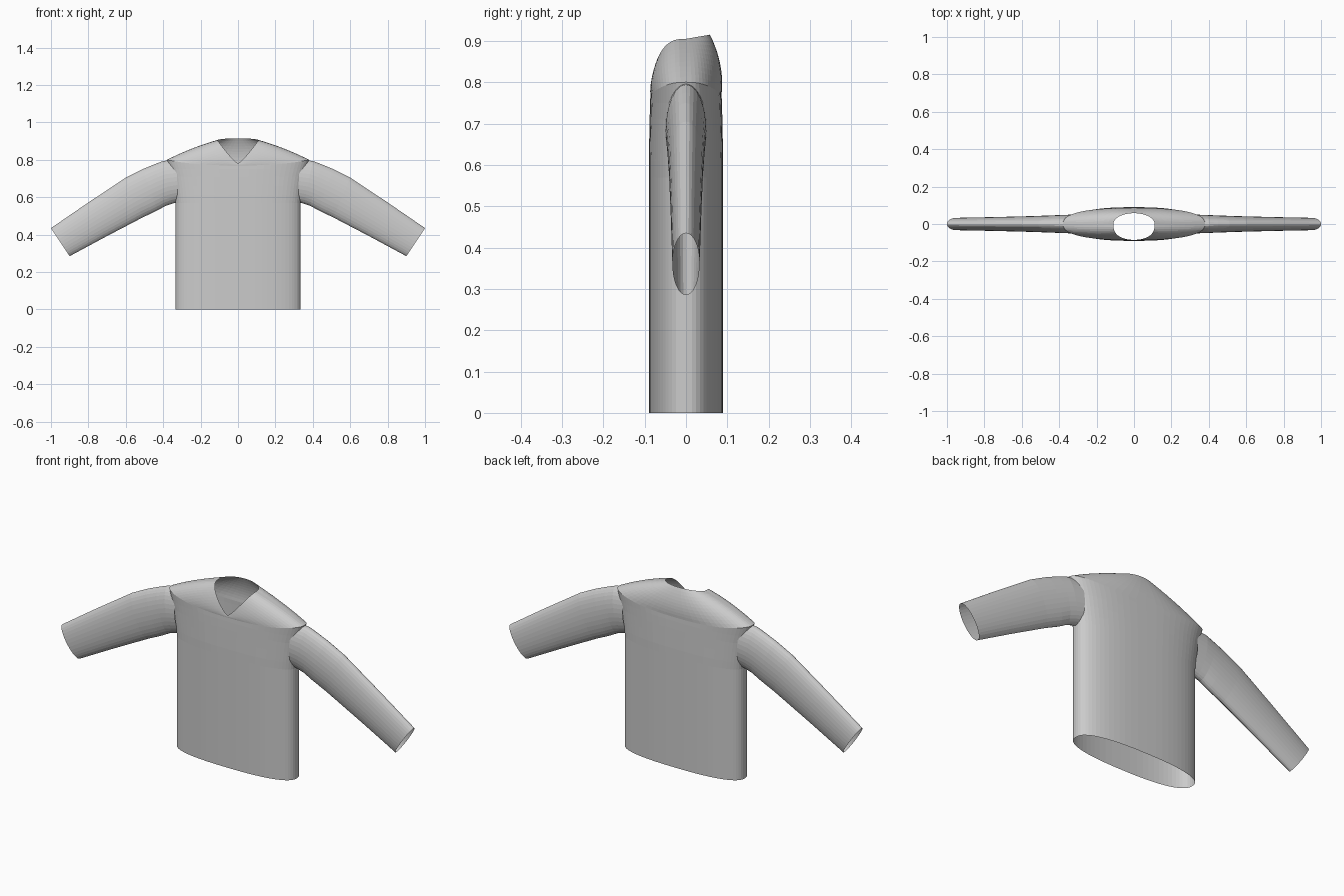
import bpy
import bmesh
import math
from mathutils import Vector

old = bpy.data.objects.get("Cube")
if old:
    bpy.data.objects.remove(old, do_unlink=True)

# One plain cloth colour
cloth = bpy.data.materials.new("grey_cloth")
cloth.use_nodes = True
GREY = (0.6, 0.6, 0.6, 1)
cloth.diffuse_color = GREY
cloth.node_tree.nodes["Principled BSDF"].inputs["Base Color"].default_value = GREY


def power(v, e):
    return math.copysign(abs(v) ** e, v)


def angles(n):
    return [2 * math.pi * i / n for i in range(n)]


def loft(name, rings, drop=None):
    """Skin a list of closed rings into an open tube, leaving out faces by rule."""
    bm = bmesh.new()
    loops = [[bm.verts.new(p) for p in ring] for ring in rings]
    for low, high in zip(loops, loops[1:]):
        n = len(low)
        for i in range(n):
            j = (i + 1) % n
            bm.faces.new((low[i], low[j], high[j], high[i]))
    bmesh.ops.recalc_face_normals(bm, faces=bm.faces)
    if drop:
        gone = [f for f in bm.faces if drop(f.calc_center_median())]
        bmesh.ops.delete(bm, geom=gone, context='FACES')
    mesh = bpy.data.meshes.new(name)
    bm.to_mesh(mesh)
    bm.free()
    mesh.materials.append(cloth)
    obj = bpy.data.objects.new(name, mesh)
    bpy.context.collection.objects.link(obj)
    return obj


# Body: flattened tube that widens towards the shoulders
SEGMENTS = 64


def body_point(a, z, w, d, lift=0):
    x, y = math.cos(a), math.sin(a)
    return Vector((w * power(x, 0.8), d * power(y, 0.8), z + lift * x * x))


def neck_point(a):
    x, s = math.cos(a), math.sin(a)
    if s < 0:  # V at the front
        return Vector((0.11 * x, -0.085 * abs(s) ** 0.7, 0.78 + 0.125 * abs(x) ** 1.2))
    return Vector((0.11 * x, 0.058 * s, 0.905 + 0.01 * s))


body_rows = [(0, 0.335, 0.09), (0.53, 0.335, 0.09), (0.57, 0.335, 0.09),
             (0.61, 0.34, 0.09), (0.66, 0.347, 0.089), (0.71, 0.355, 0.088),
             (0.75, 0.366, 0.087)]
rings = [[body_point(a, *row) for a in angles(SEGMENTS)] for row in body_rows]

# Yoke: bulging surface from the shoulder line to the neckline
STEPS = 10
for k in range(STEPS + 1):
    t = k / STEPS
    ring = []
    for a in angles(SEGMENTS):
        base = body_point(a, 0.77, 0.38, 0.086, 0.03)
        neck = neck_point(a)
        swell = 4 * t * (1 - t)
        rise = (neck.z - base.z) / 0.145
        bulge = Vector((0, 0.011 * rise * math.sin(a), 0.008 * abs(math.cos(a))))
        ring.append(base.lerp(neck, t) + bulge * swell)
    rings.append(ring)


def armhole(c):
    return abs(c.x) > 0.3 and abs(c.y) < 0.028 and 0.61 < c.z < 0.75


loft("sweater_body", rings, armhole)

# Sleeves: oval rings from top edge to under edge (x, z, x, z, half depth)
stations = [(0.33, 0.800, 0.320, 0.575, 0.050), (0.40, 0.794, 0.355, 0.565, 0.049),
            (0.45, 0.775, 0.385, 0.555, 0.047), (0.51, 0.750, 0.430, 0.530, 0.045),
            (0.60, 0.705, 0.510, 0.492, 0.042), (0.80, 0.572, 0.705, 0.390, 0.037),
            (1.00, 0.435, 0.900, 0.285, 0.033)]
sleeve_rings = []
for tx, tz, ux, uz, depth in stations:
    top, under = Vector((tx, 0, tz)), Vector((ux, 0, uz))
    mid, half = (top + under) / 2, (top - under) / 2
    sleeve_rings.append([mid + half * math.cos(a) + Vector((0, depth * math.sin(a), 0))
                         for a in angles(32)])
sleeves = loft("sleeves", sleeve_rings)
mirror = sleeves.modifiers.new("Mirror", 'MIRROR')
mirror.use_axis[0] = True
mirror.use_mirror_merge = False
